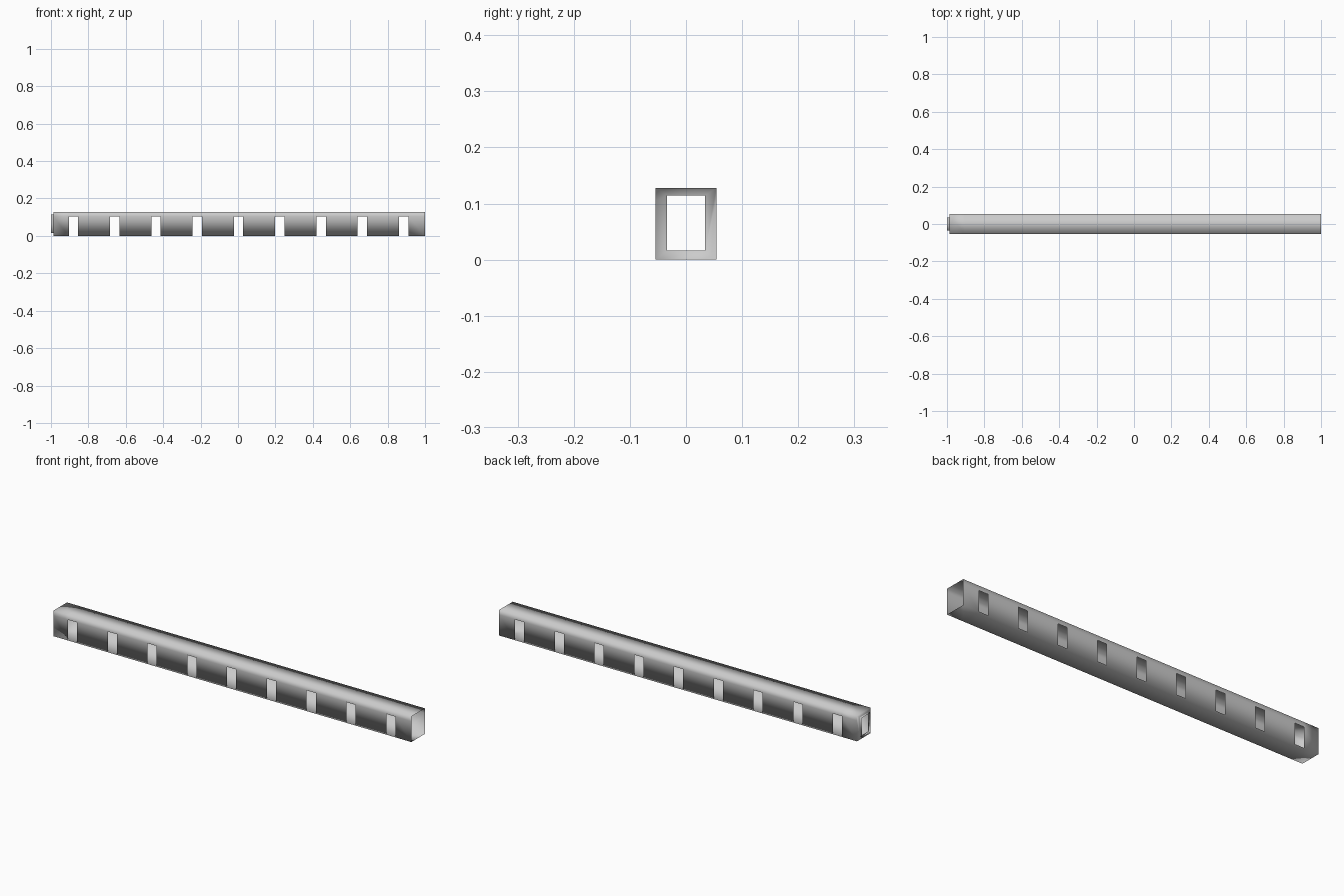
import bpy, bmesh

if "Cube" in bpy.data.objects:
    bpy.data.objects.remove(bpy.data.objects["Cube"])

X0, X1, XS = -0.987, 1.0, -1.0      # body ends and spigot tip
W, H = 0.054, 0.128                 # half width, height
SLOT_TOP, SLOT_HALF, PITCH = 0.104, 0.025, 0.2207
HOLE_W, HOLE_LO, HOLE_HI = 0.034, 0.016, 0.114

# stations along the length: body ends plus both edges of every slot
xs = [X0]
for i in range(-4, 5):
    c = 0.003 + i * PITCH
    xs += [c - SLOT_HALF, c + SLOT_HALF]
xs.append(X1)

bm = bmesh.new()


def ring(x, pts):
    return [bm.verts.new((x, y, z)) for y, z in pts]


def skin(a, b, skip=()):
    n = len(a)
    for k in range(n):
        if k not in skip:
            m = (k + 1) % n
            bm.faces.new((a[k], a[m], b[m], b[k]))


# thin-walled rectangular duct, with slots left open in both side walls
section = [(-W, 0), (W, 0), (W, SLOT_TOP), (W, H), (-W, H), (-W, SLOT_TOP)]
rings = [ring(x, section) for x in xs]
for i in range(len(rings) - 1):
    skin(rings[i], rings[i + 1], skip=(1, 5) if i % 2 else ())

# end plate with a rectangular opening, and the short spigot around it
opening = [(-HOLE_W, HOLE_LO), (HOLE_W, HOLE_LO), (HOLE_W, HOLE_HI), (-HOLE_W, HOLE_HI)]
inner = ring(X0, opening)
tip = ring(XS, opening)
a = rings[0]
bm.faces.new((a[0], inner[0], inner[1], a[1]))
bm.faces.new((a[1], inner[1], inner[2], a[3], a[2]))
bm.faces.new((a[3], inner[2], inner[3], a[4]))
bm.faces.new((a[4], inner[3], inner[0], a[0], a[5]))
skin(tip, inner)

bmesh.ops.recalc_face_normals(bm, faces=bm.faces)
for f in bm.faces:
    f.smooth = True
mesh = bpy.data.meshes.new("slotted_duct")
bm.to_mesh(mesh)
bm.free()
bpy.context.collection.objects.link(bpy.data.objects.new("slotted_duct", mesh))
